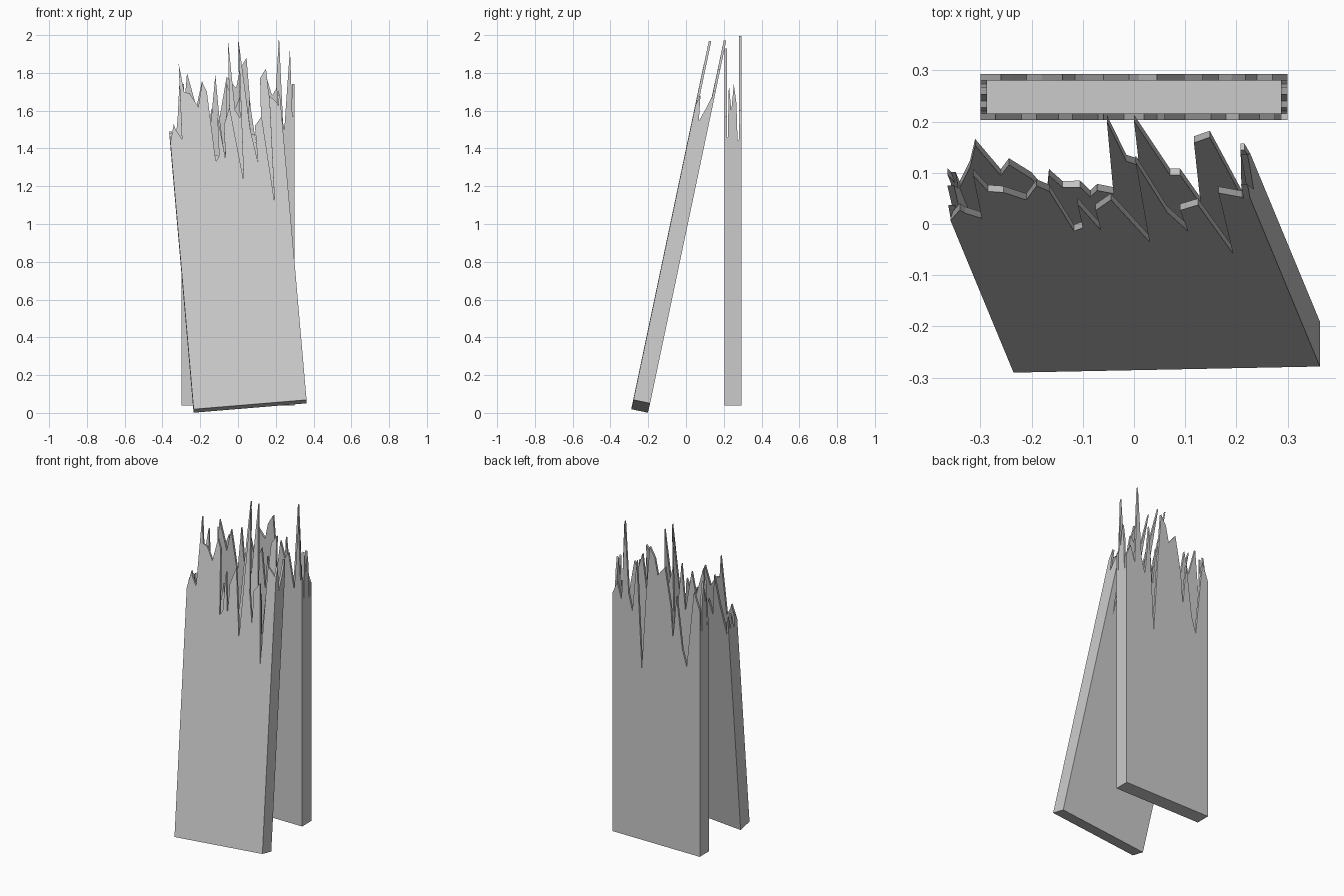
import bpy, bmesh
from mathutils import Matrix, Vector

if "Cube" in bpy.data.objects:
    bpy.data.objects.remove(bpy.data.objects["Cube"])

W, D, T = 0.6, 0.09, 0.013   # slab width, depth, shell thickness


def plate(bm, top, origin, along, across):
    """Upright wall with a broken top edge; top = (distance along, height) points."""
    up = Vector((0, 0, 1))
    origin, along = Vector(origin), Vector(along)
    outline = [(top[0][0], 0)] + list(top) + [(top[-1][0], 0)]
    face = bm.faces.new([bm.verts.new(origin + along * u + up * h) for u, h in outline])
    ext = bmesh.ops.extrude_face_region(bm, geom=[face], use_keep_orig=True)
    verts = [g for g in ext["geom"] if isinstance(g, bmesh.types.BMVert)]
    bmesh.ops.translate(bm, verts=verts, vec=Vector(across))


def broken_slab(name, front, back, left, right, matrix):
    """Hollow open-topped slab made of four broken walls and a floor."""
    bm = bmesh.new()
    plate(bm, front, (0, 0, 0), (1, 0, 0), (0, T, 0))
    plate(bm, back, (0, D, 0), (1, 0, 0), (0, -T, 0))
    plate(bm, left, (0, 0, 0), (0, 1, 0), (T, 0, 0))
    plate(bm, right, (W, 0, 0), (0, 1, 0), (-T, 0, 0))
    plate(bm, [(T, T), (W - T, T)], (0, T, 0), (1, 0, 0), (0, D - 2 * T, 0))
    bmesh.ops.recalc_face_normals(bm, faces=bm.faces[:])
    mesh = bpy.data.meshes.new(name)
    bm.to_mesh(mesh)
    bm.free()
    ob = bpy.data.objects.new(name, mesh)
    ob.matrix_world = matrix
    bpy.context.collection.objects.link(ob)


def to_local(points, m):
    """Front-view (x, z) points to wall (along, height), ends pinned to the corners."""
    plane = Matrix(((m[0][0], m[0][2]), (m[2][0], m[2][2]))).inverted()
    o = Vector((m[0][3], m[2][3]))
    loc = [plane @ (Vector(p) - o) for p in points]
    out = [(min(max(p.x, 0.003), W - 0.003), p.y) for p in loc]
    out[0], out[-1] = (0, out[0][1]), (W, out[-1][1])
    return out


# Upright slab at the back
upright = Matrix.Translation((-0.3, 0.203, 0.04))
front_1 = [(-.3, 1.45), (-.285, 1.62), (-.27, 1.80), (-.22, 1.62), (-.19, 1.76), (-.147, 1.5),
           (-.12, 1.79), (-.10, 1.58), (-.07, 1.35), (-.06, 1.75), (-.02, 1.6), (.02, 1.7),
           (.045, 1.45), (.06, 1.66), (.10, 1.4), (.15, 1.78), (.18, 1.68), (.205, 1.72),
           (.245, 1.5), (.275, 1.93), (.288, 1.57), (.3, 1.57)]
back_1 = [(-.3, 1.57), (-.26, 1.68), (-.24, 1.5), (-.21, 1.2), (-.18, 1.3), (-.14, 1.62),
          (-.115, 1.35), (-.10, 1.55), (-.06, 1.78), (-.01, 1.72), (.01, 1.82), (.045, 1.88),
          (.07, 1.58), (.10, 1.11), (.12, 1.5), (.134, 1.77), (.165, 1.45), (.19, 1.55),
          (.217, 1.995), (.24, 1.5), (.27, 1.6), (.3, 1.53)]
side_1 = [(0, 1.4), (.018, 1.42), (.024, 1.7), (.037, 1.56), (.05, 1.7), (.064, 1.6),
          (.07, 1.4), (D, 1.42)]
broken_slab("upright_slab", to_local(front_1, upright), to_local(back_1, upright),
            side_1, side_1, upright)

# Leaning slab in front
zv = Vector((-0.085, 0.205, 0.975)).normalized()
yv = zv.cross(Vector((0.597, 0.012, 0.05))).normalized()
xv = yv.cross(zv)
lean = Matrix((xv, yv, zv)).transposed().to_4x4()
lean.translation = (-0.235, -0.29, 0.0195)
lean_back = lean.copy()
lean_back.translation = lean.translation + yv * D
front_2 = [(-.36, 1.43), (-.34, 1.53), (-.33, 1.5), (-.297, 1.45), (-.314, 1.85), (-.285, 1.7),
           (-.255, 1.69), (-.21, 1.62), (-.19, 1.75), (-.165, 1.7), (-.117, 1.33), (-.1, 1.36),
           (-.11, 1.58), (-.065, 1.34), (-.075, 1.52), (-.045, 1.62), (.03, 1.23), (.003, 1.97),
           (.065, 1.5), (.105, 1.33), (.09, 1.52), (.125, 1.57), (.193, 1.12), (.165, 1.68),
           (.21, 1.64), (.235, 1.55)]
back_2 = [(-.362, 1.48), (-.34, 1.36), (-.32, 1.55), (-.31, 1.75), (-.26, 1.47), (-.244, 1.57),
          (-.2, 1.44), (-.17, 1.27), (-.166, 1.47), (-.14, 1.36), (-.105, 1.36), (-.085, 1.27),
          (-.072, 1.33), (-.04, 1.3), (-.053, 1.97), (-.015, 1.6), (.01, 1.56), (0, 1.97),
          (.07, 1.47), (.09, 1.47), (.13, 1.2), (.117, 1.77), (.148, 1.82), (.21, 1.27),
          (.208, 1.7), (.22, 1.7), (.235, 1.6)]
left_2 = [(0, 1.43), (.02, 1.5), (.035, 1.4), (.055, 1.52), (.07, 1.42), (D, 1.48)]
right_2 = [(0, 1.6), (.015, 1.66), (.035, 1.52), (.06, 1.6), (.075, 1.66), (D, 1.6)]
broken_slab("leaning_slab", to_local(front_2, lean), to_local(back_2, lean_back),
            left_2, right_2, lean)
